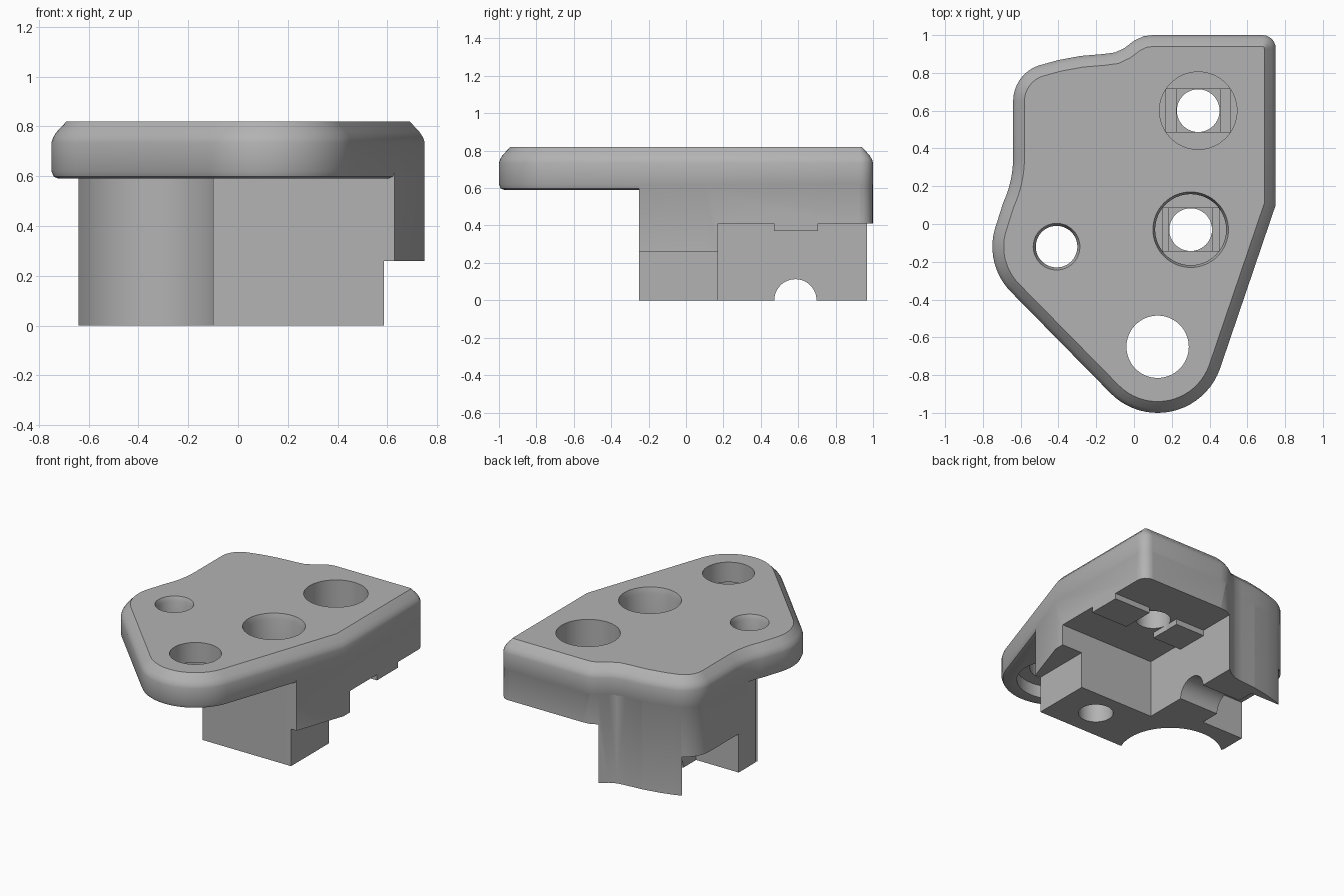
import bpy, bmesh
from math import cos, sin, radians, pi
from mathutils import Vector

if "Cube" in bpy.data.objects:
    bpy.data.objects.remove(bpy.data.objects["Cube"], do_unlink=True)

grey = bpy.data.materials.new("plain grey")
grey.use_nodes = True
colour = (0.45, 0.45, 0.45, 1)
grey.diffuse_color = colour
grey.node_tree.nodes["Principled BSDF"].inputs["Base Color"].default_value = colour


def make_object(name, bm):
    bmesh.ops.recalc_face_normals(bm, faces=bm.faces)
    mesh = bpy.data.meshes.new(name)
    bm.to_mesh(mesh)
    bm.free()
    mesh.materials.append(grey)
    obj = bpy.data.objects.new(name, mesh)
    bpy.context.collection.objects.link(obj)
    return obj


def stack(name, rings):
    """Closed solid through a list of matching point rings."""
    bm = bmesh.new()
    loops = [[bm.verts.new(p) for p in ring] for ring in rings]
    n = len(loops[0])
    for a, b in zip(loops, loops[1:]):
        for i in range(n):
            j = (i + 1) % n
            bm.faces.new((a[i], a[j], b[j], b[i]))
    bm.faces.new(loops[0][::-1])
    bm.faces.new(loops[-1])
    return make_object(name, bm)


def box(name, x, y, z):
    return stack(name, [[(x[0], y[0], h), (x[1], y[0], h), (x[1], y[1], h), (x[0], y[1], h)] for h in z])


def lathe(name, centre, profile, sides=64):
    turns = [2 * pi * i / sides for i in range(sides)]
    return stack(name, [[(centre[0] + r * cos(t), centre[1] + r * sin(t), z) for t in turns]
                        for r, z in profile])


def combine(target, tool, operation):
    mod = target.modifiers.new("combine", "BOOLEAN")
    mod.operation, mod.solver, mod.object = operation, "EXACT", tool
    bpy.ops.object.select_all(action="DESELECT")
    bpy.context.view_layer.objects.active = target
    target.select_set(True)
    bpy.ops.object.modifier_apply(modifier=mod.name)
    bpy.data.objects.remove(tool, do_unlink=True)


def arc(cx, cy, r, start, end, steps):
    angles = [radians(start + (end - start) * i / steps) for i in range(steps + 1)]
    return [(cx + r * cos(a), cy + r * sin(a)) for a in angles]


def inset(points, d):
    """Move a counter-clockwise outline inwards by d."""
    out = []
    for i, p in enumerate(points):
        p = Vector(p)
        e1 = (p - Vector(points[i - 1])).normalized()
        e2 = (Vector(points[(i + 1) % len(points)]) - p).normalized()
        n1, n2 = Vector((-e1.y, e1.x)), Vector((-e2.y, e2.x))
        out.append(p + (n1 + n2) * (d / (1 + n1.dot(n2))))
    return out


def at_height(points, z):
    return [(p[0], p[1], z) for p in points]


# Plan outline of the plate
pin, tip = (-0.41, -0.12), (0.125, -0.65)
outline = [(0.75, 0.1)] + arc(0.68, 0.93, 0.07, 0, 90, 6)
outline += [(0.1, 1), (0.05, 0.994), (0, 0.97), (-0.05, 0.932), (-0.1, 0.908),
            (-0.16, 0.9), (-0.28, 0.89), (-0.4, 0.868)]
outline += arc(-0.44, 0.65, 0.2, 110, 180, 8) + arc(-1.2, 0.35, 0.56, 0, -25, 8)
outline += arc(*pin, 0.34, 165, 225, 10) + arc(*tip, 0.35, 225, 340, 20)

# Top plate with rounded upper and lower rim
edge = [(0.03, 0.59), (0.009, 0.598), (0, 0.62), (0, 0.735), (0.006, 0.755), (0.02, 0.777), (0.06, 0.82)]
plate = stack("mounting_block", [at_height(inset(outline, d), z) for d, z in edge])

# Lower body, cut away around the pin and under the shelf
inner = inset(outline, 0.001)
body = stack("body", [at_height(inner, 0), at_height(inner, 0.7)])
for x, y, z in [((-2, 2), (-2, -0.25), (-1, 1)),
                ((-2, -0.64), (-2, 2), (-1, 1)),
                ((0.587, 2), (-2, 0.17), (-1, 0.26)),
                ((0, 2), (0.17, 2), (-1, 0.41))]:
    combine(body, box("cutter", x, y, z), "DIFFERENCE")
combine(body, lathe("cutter", pin, [(0.335, -1), (0.335, 1)]), "DIFFERENCE")

# Soften the two corners left by the round clearance
bm = bmesh.new()
bm.from_mesh(body.data)
corners = []
for e in bm.edges:
    a, b = e.verts[0].co, e.verts[1].co
    near = any((a.xy - Vector(c)).length < 0.03 for c in [(-0.10, -0.25), (-0.64, 0.124)])
    if near and (a.xy - b.xy).length < 0.001:
        corners.append(e)
if corners:
    bmesh.ops.bevel(bm, geom=corners, offset=0.03, segments=4, profile=0.5, affect="EDGES")
bm.to_mesh(body.data)
bm.free()

# Cross hole and rectangular nut pocket in the side wall
bolt_y = 0.585
cross = stack("cutter", [[(x, bolt_y + p[0], p[1]) for p in arc(0, 0, 0.113, 0, 352.5, 47)] for x in (-1, 0.2)])
combine(body, cross, "DIFFERENCE")
combine(body, box("cutter", (-1, -0.31), (0.33, 0.82), (-1, 0.27)), "DIFFERENCE")
combine(plate, body, "UNION")

# Locating ribs under the shelf
for x in [(-0.01, 0.23), (0.46, 0.749)]:
    combine(plate, box("rib", x, (0.47, 0.705), (0.37, 0.45)), "UNION")

# Stepped bolt holes
for c, floor, r in [((0.30, -0.03), 0.45, 0.188), ((0.34, 0.6), 0.59, 0.205)]:
    rim = 0.2 if r < 0.2 else r
    tools = [lathe("cutter", c, [(r, floor), (r, 0.78), (rim, 0.82), (rim, 0.9)]),
             lathe("cutter", c, [(0.113, -1), (0.113, 1)])]
    for half, depth in [((r * r - 0.0132) ** 0.5, 0.02), (0.114, 0.04)]:
        tools.append(box("cutter", (c[0] - half, c[0] + half), (c[1] - 0.114, c[1] + 0.114),
                         (floor - depth, floor + 0.01)))
    for tool in tools:
        combine(plate, tool, "DIFFERENCE")

# Pin hole, and tip hole with a recess from below
combine(plate, lathe("cutter", pin, [(0.11, 0.4), (0.11, 0.79), (0.124, 0.821), (0.124, 0.9)]), "DIFFERENCE")
combine(plate, lathe("cutter", tip, [(0.25, 0.5), (0.25, 0.68), (0.165, 0.68), (0.165, 0.9)]), "DIFFERENCE")

plate.select_set(True)
bpy.context.view_layer.objects.active = plate
bpy.ops.object.shade_smooth_by_angle(angle=radians(25))
